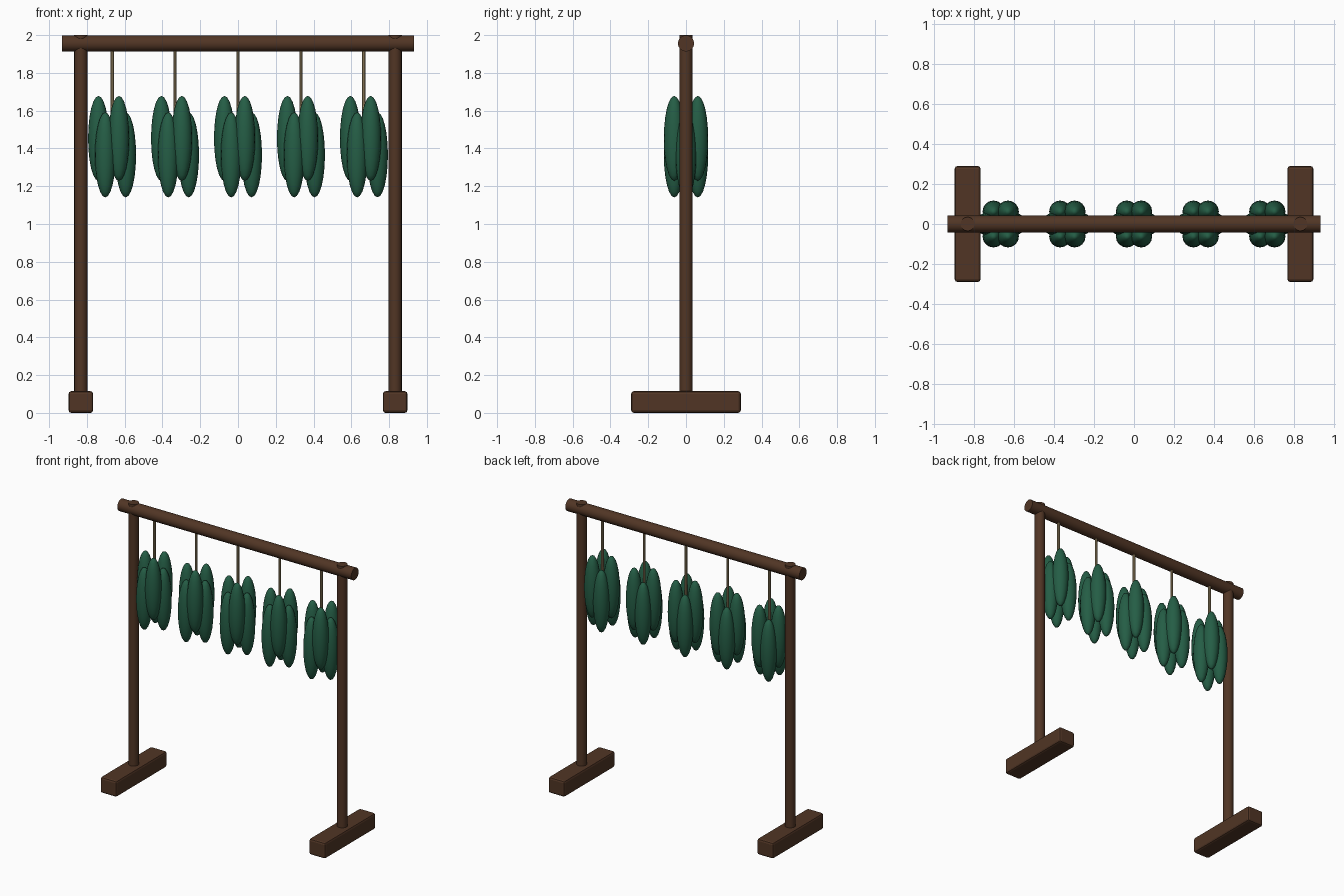
import bpy, math

if "Cube" in bpy.data.objects:
    bpy.data.objects.remove(bpy.data.objects["Cube"])

def material(name, rgb):
    m = bpy.data.materials.new(name)
    m.diffuse_color = (*rgb, 1)
    m.use_nodes = True
    m.node_tree.nodes["Principled BSDF"].inputs["Base Color"].default_value = m.diffuse_color
    return m

wood = material("dark wood", (0.082, 0.036, 0.018))
leaf_green = material("deep green", (0.018, 0.11, 0.06))
cord_tan = material("cord tan", (0.36, 0.27, 0.14))

def finish(name, mat, smooth=True):
    ob = bpy.context.object
    ob.name = name
    ob.data.materials.append(mat)
    if smooth:
        bpy.ops.object.shade_smooth_by_angle(angle=math.radians(40))
    return ob

def rod(name, mat, r, length, loc, sides, rot=(0, 0, 0)):
    bpy.ops.mesh.primitive_cylinder_add(vertices=sides, radius=r, depth=length,
                                        location=loc, rotation=rot)
    return finish(name, mat)

# Crossbar
rod("crossbar", wood, 0.043, 1.865, (0, 0, 1.956), 16, (0, math.pi / 2, 0))

# Posts and feet, one pair per side
for side, x in (("left", -0.832), ("right", 0.832)):
    rod(side + "_post", wood, 0.035, 1.94, (x, 0, 1.03), 16)
    bpy.ops.mesh.primitive_cube_add(size=1, location=(x, 0, 0.0575))
    foot = bpy.context.object
    foot.scale = (0.13, 0.58, 0.115)
    bpy.ops.object.transform_apply(location=False, rotation=False, scale=True)
    finish(side + "_foot", wood, False)
    bevel = foot.modifiers.new("rounded edges", 'BEVEL')
    bevel.width = 0.014
    bevel.segments = 2

# Hanging bundles: a cord with six leaves in a ring, alternately low and high
for i in range(5):
    x = (i - 2) / 3
    rod(f"cord_{i + 1}", cord_tan, 0.009, 0.54, (x, 0, 1.67), 8)
    for k in range(6):
        a = k * math.pi / 3
        z = 1.453 if k % 2 else 1.366
        bpy.ops.mesh.primitive_uv_sphere_add(
            segments=16, ring_count=12, radius=1,
            location=(x + 0.072 * math.cos(a), 0.072 * math.sin(a), z))
        bpy.context.object.scale = (0.055, 0.055, 0.225)
        bpy.ops.object.transform_apply(location=False, rotation=False, scale=True)
        finish(f"bundle_{i + 1}_leaf_{k + 1}", leaf_green)
